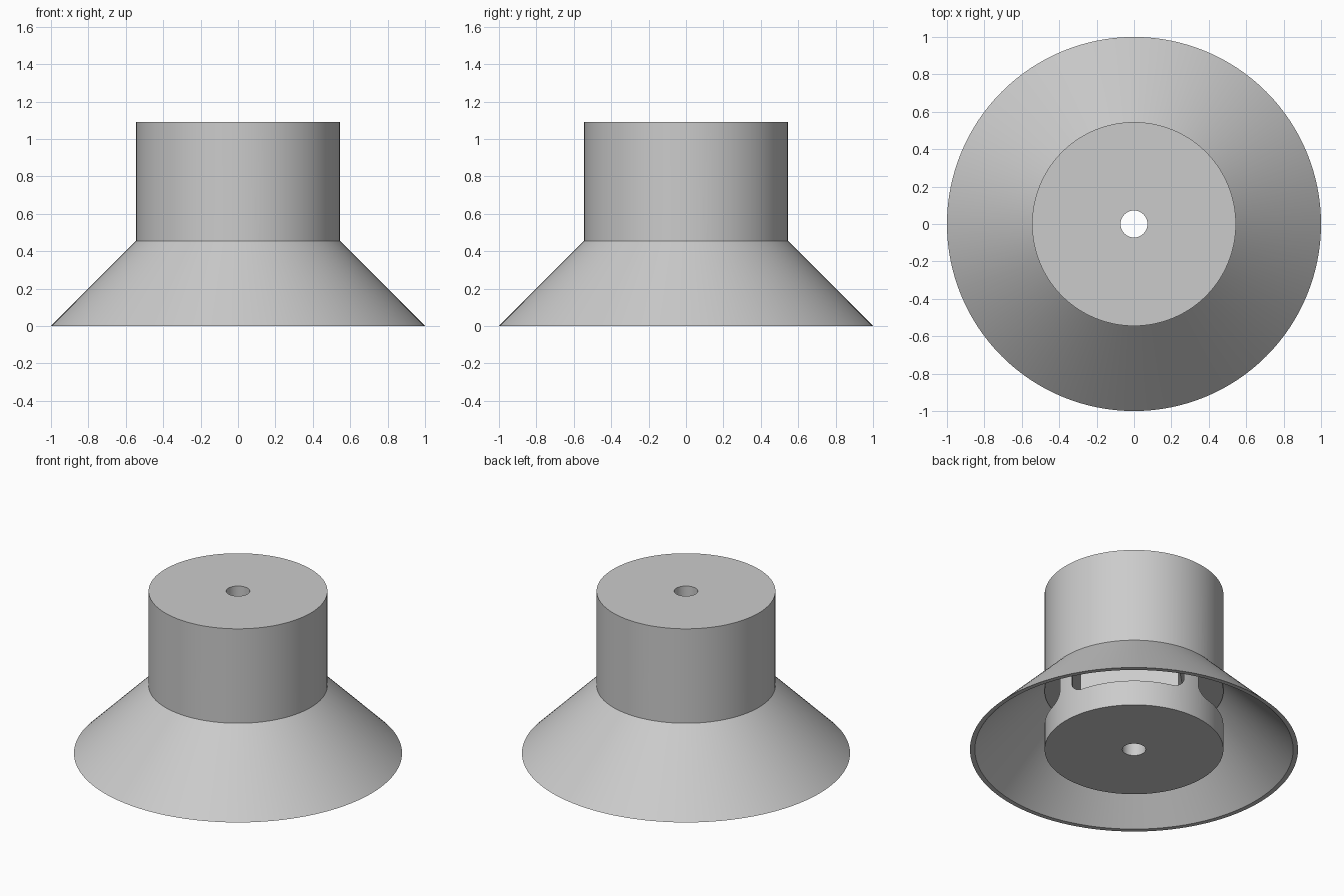
import bpy, bmesh, math
from mathutils import Matrix

cube = bpy.data.objects.get("Cube")
if cube:
    bpy.data.objects.remove(cube, do_unlink=True)

SEG = 128
BODY_R, HEIGHT, FLARE_TOP = 0.545, 1.09, 0.455

grey = bpy.data.materials.new("light_grey")
grey.use_nodes = True
grey.diffuse_color = (0.6, 0.6, 0.6, 1)
grey.node_tree.nodes["Principled BSDF"].inputs["Base Color"].default_value = (0.6, 0.6, 0.6, 1)


def add_object(name, bm):
    bmesh.ops.recalc_face_normals(bm, faces=bm.faces[:])
    mesh = bpy.data.meshes.new(name)
    bm.to_mesh(mesh)
    bm.free()
    mesh.materials.append(grey)
    ob = bpy.data.objects.new(name, mesh)
    bpy.context.collection.objects.link(ob)
    return ob


def lathe(name, profile):
    # Spin a closed (radius, height) profile around z
    bm = bmesh.new()
    verts = [bm.verts.new((r, 0, z)) for r, z in profile]
    edges = [bm.edges.new((a, b)) for a, b in zip(verts, verts[1:] + verts[:1])]
    bmesh.ops.spin(bm, geom=verts + edges, axis=(0, 0, 1), cent=(0, 0, 0),
                   angle=math.tau, steps=SEG, use_merge=True)
    bmesh.ops.remove_doubles(bm, verts=bm.verts[:], dist=1e-5)
    return add_object(name, bm)


def slot_cutter(angle):
    # Radial block with rounded corners, reaching in from outside the body
    inner, outer, width, low, high = 0.3, 0.7, 0.686, 0.17, 0.41
    bm = bmesh.new()
    bmesh.ops.create_cube(bm, size=1)
    bmesh.ops.scale(bm, vec=(outer - inner, width, high - low), verts=bm.verts[:])
    long_edges = [e for e in bm.edges
                  if abs(e.verts[0].co.x - e.verts[1].co.x) > 0.1]
    bmesh.ops.bevel(bm, geom=long_edges, offset=0.07, segments=8,
                    profile=0.5, affect='EDGES')
    bmesh.ops.translate(bm, vec=((inner + outer) / 2, 0, (low + high) / 2), verts=bm.verts[:])
    bmesh.ops.rotate(bm, cent=(0, 0, 0), matrix=Matrix.Rotation(angle, 3, 'Z'),
                     verts=bm.verts[:])
    return add_object("slot_cutter", bm)


def activate(ob):
    bpy.ops.object.select_all(action='DESELECT')
    ob.select_set(True)
    bpy.context.view_layer.objects.active = ob


# Central body with a bore through its axis
BORE = 0.072
body = lathe("body", [(BORE, 0), (BODY_R, 0), (BODY_R, HEIGHT), (BORE, HEIGHT)])

# Four side slots hidden under the skirt
for i in range(4):
    cutter = slot_cutter(math.pi / 4 + i * math.pi / 2)
    cutter.hide_render = True
    activate(body)
    mod = body.modifiers.new("slot", 'BOOLEAN')
    mod.operation = 'DIFFERENCE'
    mod.solver = 'EXACT'
    mod.object = cutter
    bpy.ops.object.modifier_apply(modifier=mod.name)
    bpy.data.objects.remove(cutter, do_unlink=True)

# Thin conical skirt
skirt = lathe("skirt", [(1, 0), (BODY_R, FLARE_TOP), (0.52, FLARE_TOP),
                        (0.52, 0.45), (0.97, 0)])

for ob in (body, skirt):
    activate(ob)
    bpy.ops.object.shade_smooth_by_angle(angle=math.radians(30))
